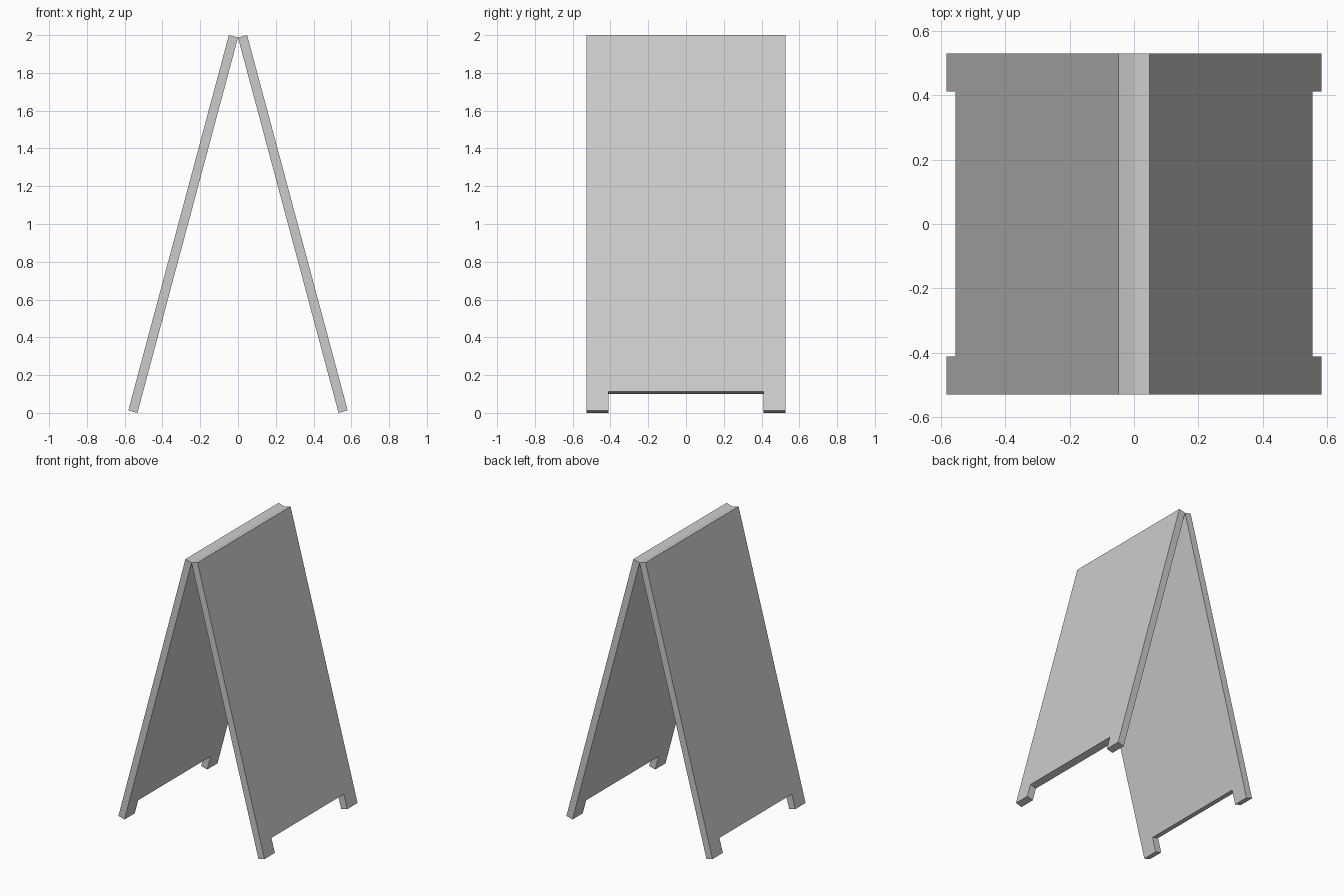
import bpy, bmesh
from math import sin, cos, pi, radians
from mathutils import Vector, Matrix

if "Cube" in bpy.data.objects:
    bpy.data.objects.remove(bpy.data.objects["Cube"])

LEAN = radians(15)
THICK = 0.05
HALF_W = 0.528       # half panel width (y)
FOOT_Y = 0.411       # inner edge of the feet
FOOT_H = 0.104       # foot length along the panel
LENGTH = (2.0 - THICK * sin(LEAN)) / cos(LEAN)

down = Vector((sin(LEAN), 0, -cos(LEAN)))
outward = Vector((cos(LEAN), 0, sin(LEAN)))
hinge = Vector((0, 0, LENGTH * cos(LEAN)))


def panel(name, turn):
    """Leaning board with a notch cut in its lower edge, leaving two feet."""
    half = [(HALF_W, 0), (HALF_W, LENGTH), (FOOT_Y, LENGTH), (FOOT_Y, LENGTH - FOOT_H)]
    outline = half + [(-y, s) for y, s in reversed(half)]
    bm = bmesh.new()
    verts = [bm.verts.new(hinge + down * s + Vector((0, y, 0))) for y, s in outline]
    face = bm.faces.new(verts)
    ext = bmesh.ops.extrude_face_region(bm, geom=[face])
    bmesh.ops.translate(bm, vec=outward * THICK,
                        verts=[g for g in ext["geom"] if isinstance(g, bmesh.types.BMVert)])
    bmesh.ops.rotate(bm, verts=bm.verts, matrix=Matrix.Rotation(turn, 3, 'Z'))
    bmesh.ops.recalc_face_normals(bm, faces=bm.faces)
    mesh = bpy.data.meshes.new(name)
    bm.to_mesh(mesh)
    bm.free()
    bpy.context.collection.objects.link(bpy.data.objects.new(name, mesh))


# Two matching boards meeting at the top ridge
panel("right_panel", 0)
panel("left_panel", pi)
